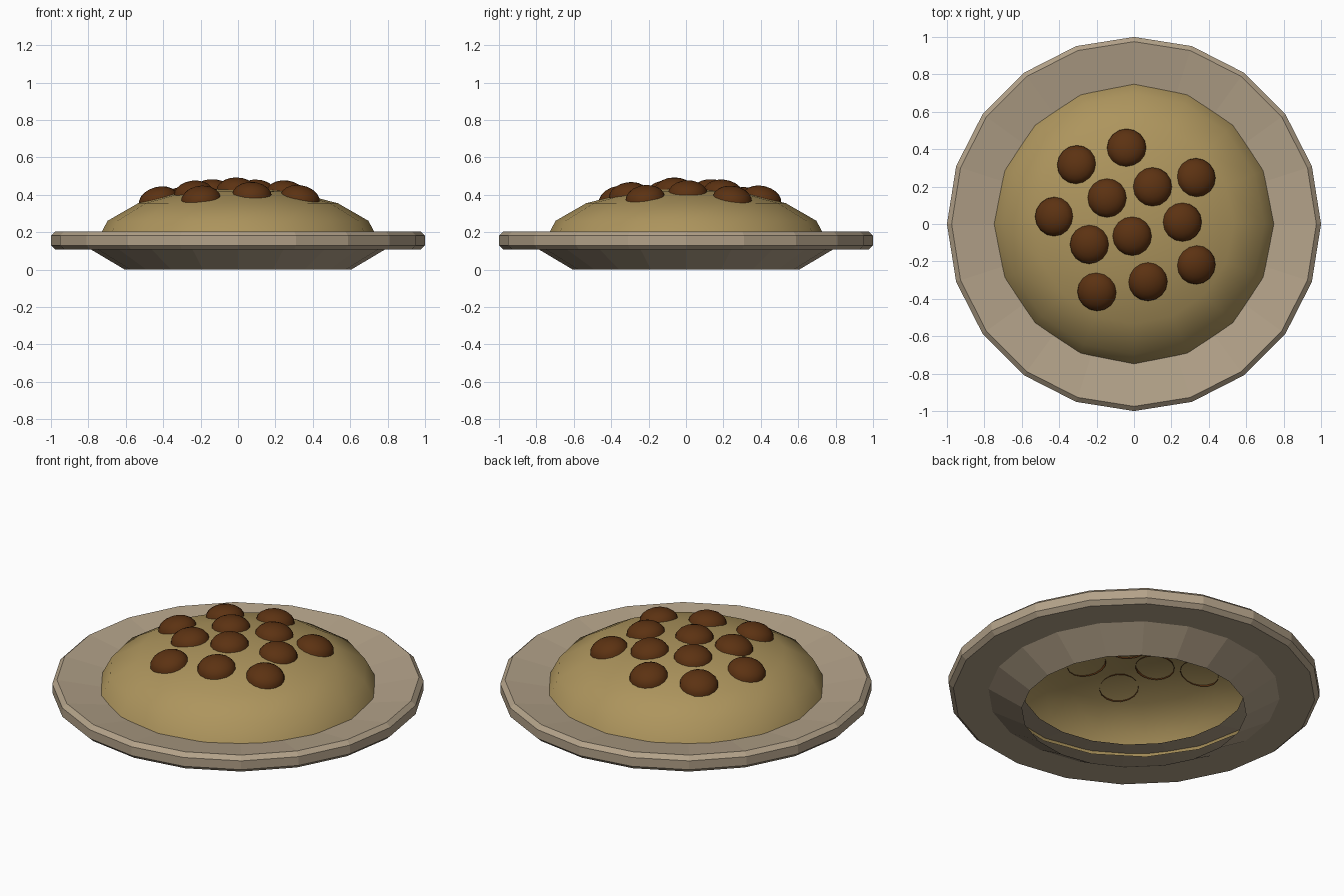
import bpy, bmesh
from math import sin, cos, pi, sqrt
from mathutils import Vector

if "Cube" in bpy.data.objects:
    bpy.data.objects.remove(bpy.data.objects["Cube"])


def material(name, rgb):
    m = bpy.data.materials.new(name)
    m.diffuse_color = (*rgb, 1)
    m.use_nodes = True
    m.node_tree.nodes["Principled BSDF"].inputs["Base Color"].default_value = m.diffuse_color
    return m


def lathe(name, profile, sides, mat, smooth=False):
    """Revolve (radius, z) points, listed from bottom to top, around z."""
    bm = bmesh.new()
    rings = [[bm.verts.new((r * cos(2 * pi * j / sides), r * sin(2 * pi * j / sides), z))
              for j in range(sides)] for r, z in profile]
    for lo, hi in zip(rings, rings[1:]):
        for j in range(sides):
            k = (j + 1) % sides
            bm.faces.new((lo[j], lo[k], hi[k], hi[j]))
    bmesh.ops.remove_doubles(bm, verts=bm.verts, dist=1e-5)
    for f in bm.faces:
        f.smooth = smooth
    me = bpy.data.meshes.new(name)
    bm.to_mesh(me)
    bm.free()
    me.materials.append(mat)
    ob = bpy.data.objects.new(name, me)
    bpy.context.collection.objects.link(ob)
    return ob


def half_dome(radius, height, rings, z0=0):
    return [(radius * cos(pi / 2 * i / rings), z0 + height * sin(pi / 2 * i / rings))
            for i in range(rings + 1)]


plate_mat = material("stoneware", (0.45, 0.36, 0.25))
food_mat = material("mash", (0.42, 0.30, 0.11))
ball_mat = material("meat", (0.107, 0.032, 0.006))

# Plate: open foot, sloped underside, chamfered rim, shallow sloping top
lathe("plate", [(0.605, 0), (0.785, 0.107), (0.975, 0.107), (1, 0.13),
                (1, 0.182), (0.975, 0.205), (0.60, 0.138)], 20, plate_mat)

# Mound of food
R, H, Z0 = 0.755, 0.29, 0.15
lathe("food_mound", half_dome(R, H, 4, Z0), 16, food_mat, True)

# Meatballs: flattened half domes tilted to follow the mound
spots = [(-.04, .41), (-.31, .32), (.335, .25), (.10, .20), (-.145, .14), (-.43, .04),
         (.26, .01), (-.01, -.065), (-.24, -.11), (.335, -.22), (.075, -.31), (-.20, -.365)]
for i, (x, y) in enumerate(spots):
    z = H * sqrt(1 - (x * x + y * y) / R ** 2)
    normal = Vector((x / R ** 2, y / R ** 2, z / H ** 2)).normalized()
    ball = lathe(f"meatball_{i + 1}", half_dome(0.106, 0.07, 5), 16, ball_mat, True)
    ball.location = Vector((x, y, Z0 + z)) - normal * 0.016
    ball.rotation_mode = 'QUATERNION'
    ball.rotation_quaternion = Vector((0, 0, 1)).rotation_difference(normal)
